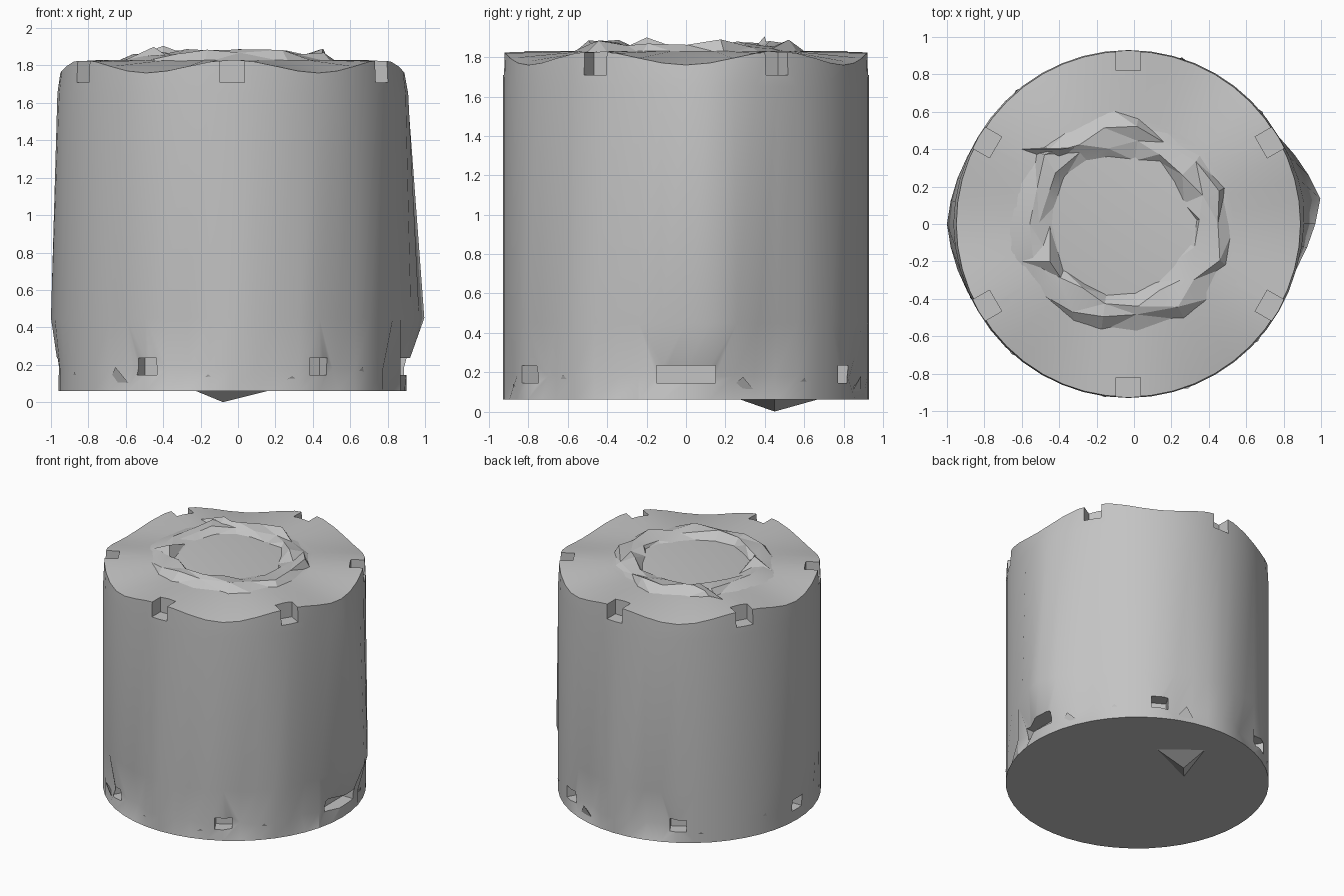
import bpy, bmesh, math, random
from math import cos, sin, pi, radians
from mathutils import Vector

random.seed(4)
cube = bpy.data.objects.get("Cube")
if cube:
    bpy.data.objects.remove(cube)

grey = bpy.data.materials.new("plain grey")
grey.use_nodes = True
colour = (0.55, 0.55, 0.55, 1)
grey.diffuse_color = colour
grey.node_tree.nodes["Principled BSDF"].inputs["Base Color"].default_value = colour

CX, R, N = -0.03, 0.93, 48
ANGLES = [2 * pi * i / N for i in range(N)]


def finish(name, bm):
    bmesh.ops.recalc_face_normals(bm, faces=bm.faces)
    mesh = bpy.data.meshes.new(name)
    bm.to_mesh(mesh)
    bm.free()
    mesh.materials.append(grey)
    ob = bpy.data.objects.new(name, mesh)
    bpy.context.collection.objects.link(ob)
    return ob


def smooth(ob, angle):
    bpy.ops.object.select_all(action='DESELECT')
    ob.select_set(True)
    bpy.context.view_layer.objects.active = ob
    bpy.ops.object.shade_smooth_by_angle(angle=radians(angle))


def bridge(bm, low, high):
    n = len(low)
    for i in range(n):
        j = (i + 1) % n
        bm.faces.new((low[i], low[j], high[j], high[i]))


def ridge(a, centre, width):
    d = abs((a - centre + pi) % (2 * pi) - pi)
    return max(0, 1 - d / width)


# Body: slightly warped drum with a wavy rim and a ridge on each side
def body_radius(a, z):
    strength = 1 - abs(z - 0.45) / (1.4 if z > 0.45 else 0.27)
    strength = max(0, strength)
    bulge = 0.105 * ridge(a, radians(7.5), radians(22))
    bulge += 0.04 * ridge(a, pi, radians(25))
    return R + bulge * strength


bm = bmesh.new()
rings = []
for z in (0.06, 0.18, 0.45, 1.65):
    ring = []
    for i, a in enumerate(ANGLES):
        r = body_radius(a, z)
        if z == 0.18:
            r -= random.choice((0, 0, 0, 0.03, 0.05))
        ring.append(bm.verts.new((CX + r * cos(a), r * sin(a), z)))
    rings.append(ring)
rim = []
for a in ANGLES:
    z = 1.795 + 0.035 * cos(6 * (a - pi / 2))
    rim.append(bm.verts.new((CX + 0.92 * cos(a), 0.925 * sin(a), z)))
rings.append(rim)
rings.append([bm.verts.new((CX + 0.56 * cos(a), 0.56 * sin(a), 1.83)) for a in ANGLES])
for low, high in zip(rings, rings[1:]):
    bridge(bm, low, high)
bm.faces.new(rings[0])
bm.faces.new(rings[-1])
body = finish("drum_body", bm)


# Six notches round the rim and six small pockets above the foot
def add_box(bm, a, z, width, depth, height):
    out = Vector((cos(a), sin(a), 0))
    side = Vector((-sin(a), cos(a), 0))
    box = bmesh.ops.create_cube(bm, size=1)["verts"]
    for v in box:
        x, y, h = v.co
        v.co = (Vector((CX, 0, z)) + out * (R + x * 2 * depth)
                + side * (y * width) + Vector((0, 0, h * height)))


cut = bmesh.new()
for k in range(6):
    add_box(cut, radians(30 + 60 * k), 1.86, 0.13, 0.11, 0.3)
    width = 0.3 if k == 0 else 0.12
    add_box(cut, radians(60 * k), 0.19, width, 0.1, 0.09)
cutter = finish("notch_cutter", cut)
cutter.hide_render = True
cutter.hide_viewport = True
mod = body.modifiers.new("notches", 'BOOLEAN')
mod.operation = 'DIFFERENCE'
mod.solver = 'EXACT'
mod.object = cutter
bpy.context.view_layer.objects.active = body
body.select_set(True)
bpy.ops.object.modifier_apply(modifier=mod.name)
bpy.data.objects.remove(cutter)
smooth(body, 25)

# Crumpled raised ring on the lid
bm = bmesh.new()
rings = []
M = 18
for r, z, jr, jz in ((0.60, 1.815, 0.03, 0), (0.52, 1.865, 0.04, 0.025),
                     (0.43, 1.865, 0.03, 0.025), (0.37, 1.825, 0.03, 0)):
    ring = []
    for i in range(M):
        a = 2 * pi * (i + random.uniform(-0.2, 0.2)) / M
        rr = r + random.uniform(-jr, jr)
        ring.append(bm.verts.new((-0.06 + rr * cos(a), rr * sin(a),
                                  z + random.uniform(-jz, jz))))
    rings.append(ring)
for low, high in zip(rings, rings[1:]):
    bridge(bm, low, high)
bmesh.ops.triangulate(bm, faces=bm.faces)
lid = finish("lid_ring", bm)
smooth(lid, 12)


# Loose pointed chips on the lid, foot and underside
def chip(name, base, tip):
    bm = bmesh.new()
    pts = [bm.verts.new(p) for p in base]
    top = bm.verts.new(tip)
    bm.faces.new(pts)
    for i in range(3):
        bm.faces.new((pts[i], pts[(i + 1) % 3], top))
    finish(name, bm)


chip("underside_chip", ((-0.25, 0.25, 0.07), (0.2, 0.45, 0.07), (-0.1, 0.7, 0.07)),
     (-0.08, 0.45, 0))
chip("lid_chip_left", ((-0.6, -0.2, 1.83), (-0.35, -0.35, 1.83), (-0.45, 0, 1.83)),
     (-0.45, -0.2, 1.9))
chip("lid_chip_back", ((-0.6, 0.4, 1.83), (-0.2, 0.42, 1.83), (-0.4, 0.33, 1.83)),
     (-0.4, 0.4, 1.905))
for k, deg in enumerate((18, 40, 72, 130, 160, 205, 228, 262, 290, 318)):
    a, w = radians(deg), radians(random.uniform(5, 8))
    base = [(CX + R * cos(a + s) * 0.97, R * sin(a + s) * 0.97, 0.06) for s in (-w, w)]
    base.append((CX + 0.85 * cos(a), 0.85 * sin(a), 0.06))
    h = random.uniform(0.12, 0.22)
    chip(f"foot_chip_{k + 1}", base, (CX + 0.935 * cos(a), 0.935 * sin(a), h))
